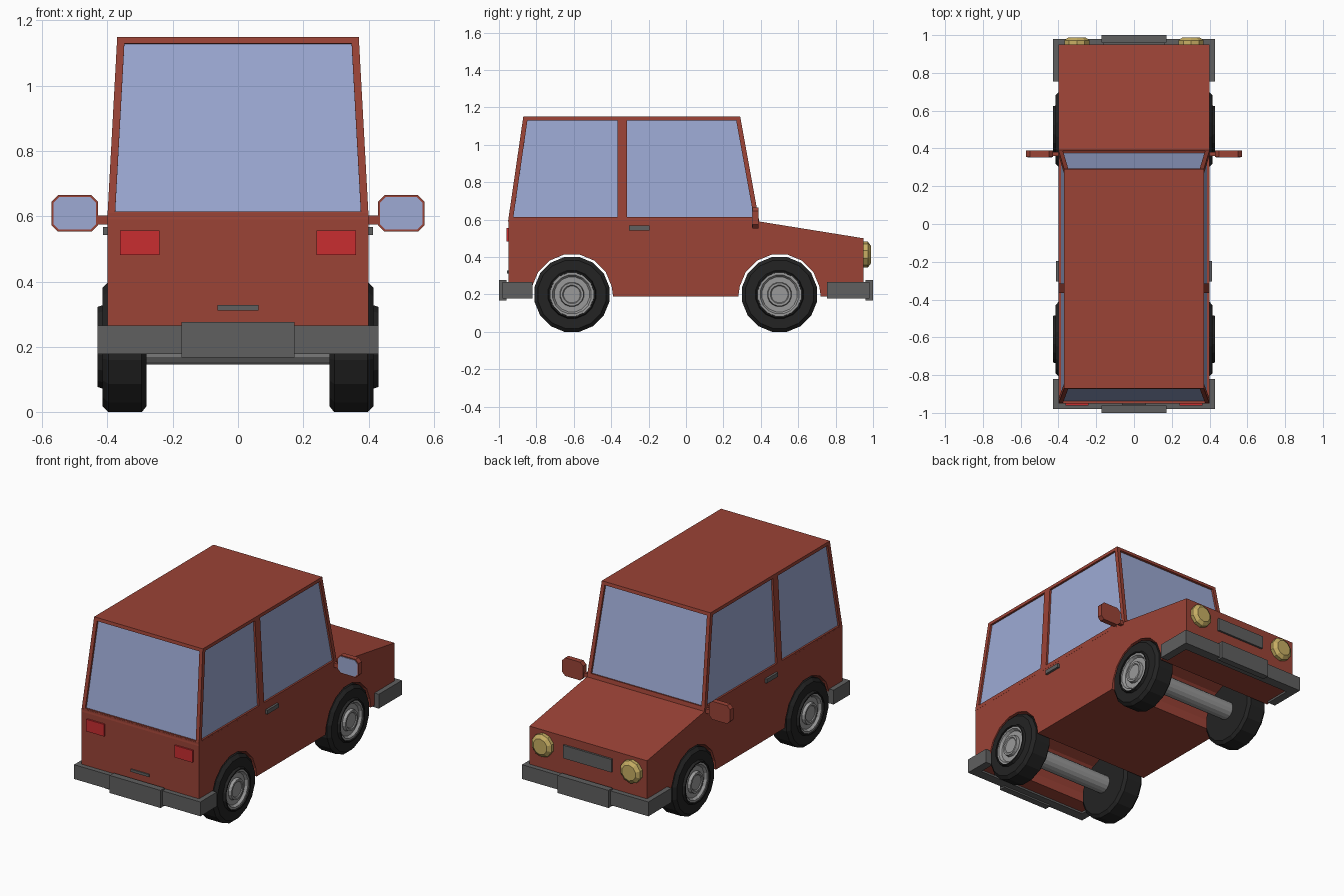
import bpy, bmesh, math
from mathutils import Vector

if "Cube" in bpy.data.objects:
    bpy.data.objects.remove(bpy.data.objects["Cube"])


def material(name, rgb):
    m = bpy.data.materials.new(name)
    m.diffuse_color = (*rgb, 1)
    m.use_nodes = True
    m.node_tree.nodes["Principled BSDF"].inputs["Base Color"].default_value = m.diffuse_color
    return m


RED = material("brick red paint", (0.328, 0.056, 0.037))
GLASS = material("blue glass", (0.337, 0.402, 0.658))
GREY = material("dark grey trim", (0.115, 0.115, 0.115))
BLACK = material("black rubber", (0.017, 0.017, 0.017))
SILVER = material("silver metal", (0.32, 0.32, 0.32))
TAIL = material("bright red light", (0.58, 0.026, 0.03))
LAMP = material("yellow lamp", (0.578, 0.429, 0.127))


def finish(name, bm, mat):
    bmesh.ops.recalc_face_normals(bm, faces=bm.faces)
    me = bpy.data.meshes.new(name)
    bm.to_mesh(me)
    bm.free()
    me.materials.append(mat)
    ob = bpy.data.objects.new(name, me)
    bpy.context.collection.objects.link(ob)
    return ob


def add_loft(bm, a, b):
    """Closed solid between two matching outlines."""
    va = [bm.verts.new(p) for p in a]
    vb = [bm.verts.new(p) for p in b]
    bm.faces.new(va)
    bm.faces.new(vb[::-1])
    for i in range(len(va)):
        j = (i + 1) % len(va)
        bm.faces.new((va[i], vb[i], vb[j], va[j]))


def loft(name, a, b, mat):
    bm = bmesh.new()
    add_loft(bm, a, b)
    return finish(name, bm, mat)


def box(name, x, y, z, mat):
    ring = [(x[0], y[0]), (x[1], y[0]), (x[1], y[1]), (x[0], y[1])]
    return loft(name, [(*p, z[0]) for p in ring], [(*p, z[1]) for p in ring], mat)


def lathe(name, profile, place, mat, n=16):
    """Spin (offset, radius) pairs; place maps offset, u, v to a point."""
    bm = bmesh.new()
    rings = []
    for d, r in profile:
        angs = [2 * math.pi * (k + 0.5) / n for k in range(n)]
        rings.append([bm.verts.new(place(d, r * math.cos(t), r * math.sin(t))) for t in angs])
    for a, b in zip(rings, rings[1:]):
        for k in range(n):
            j = (k + 1) % n
            bm.faces.new((a[k], a[j], b[j], b[k]))
    bm.faces.new(rings[0])
    bm.faces.new(rings[-1])
    return finish(name, bm, mat)


WHEELS = {"rear": -0.61, "front": 0.50}

# Lower body: side outline with wheel arches running right across
outline = [(-0.95, 0.19), (-0.95, 0.61), (0.39, 0.59), (0.95, 0.50), (0.95, 0.19)]
for yc in (WHEELS["front"], WHEELS["rear"]):
    outline.append((yc + 0.22, 0.19))
    for k in range(8):
        t = math.pi * (k + 0.5) / 8
        outline.append((yc + 0.217 * math.cos(t), 0.2 + 0.217 * math.sin(t)))
    outline.append((yc - 0.22, 0.19))
loft("lower_body", [(-0.4, *p) for p in outline], [(0.4, *p) for p in outline], RED)


# Cabin surfaces as functions of height
def t_of(z):
    return (z - 0.6) / 0.55


def side_x(z):
    return 0.4 - 0.03 * t_of(z)


def rear_y(z):
    return -0.95 + 0.08 * t_of(z)


def front_y(z):
    return 0.39 - 0.10 * t_of(z)


def cabin_ring(z):
    x = side_x(z)
    return [(-x, rear_y(z)), (x, rear_y(z)), (x, front_y(z)), (-x, front_y(z))]


cabin = loft("cabin", [(*p, 0.59) for p in cabin_ring(0.59)],
             [(*p, 1.15) for p in cabin_ring(1.15)], RED)

# Windows: recesses cut in the cabin with glass plates set in them
LO, HI = 0.615, 1.13
windows = {}
for name, fy in (("rear_window", rear_y), ("windshield", front_y)):
    windows[name] = [(s * (side_x(z) - 0.023), fy(z), z)
                     for s, z in ((-1, LO), (1, LO), (1, HI), (-1, HI))]
for s, side in ((1, "right"), (-1, "left")):
    for name, fa, fb in (("rear", lambda z: rear_y(z) + 0.025, lambda z: -0.365),
                         ("front", lambda z: -0.315, lambda z: front_y(z) - 0.025)):
        windows[f"{side}_{name}_side_window"] = [
            (s * side_x(z), f(z), z) for f, z in ((fa, LO), (fb, LO), (fb, HI), (fa, HI))]

cut = bmesh.new()
for name, pts in windows.items():
    pts = [Vector(p) for p in pts]
    n = (pts[1] - pts[0]).cross(pts[3] - pts[0]).normalized()
    if n.dot(sum(pts, Vector()) / 4 - Vector((0, -0.28, 0.87))) < 0:
        n.negate()
    add_loft(cut, [p + n * 0.02 for p in pts], [p - n * 0.013 for p in pts])
    loft(name, [p - n * 0.012 for p in pts], [p - n * 0.018 for p in pts], GLASS)
cutter = finish("window_cutter", cut, RED)
cutter.hide_render = True
mod = cabin.modifiers.new("window recesses", "BOOLEAN")
mod.object, mod.operation, mod.solver = cutter, "DIFFERENCE", "EXACT"
bpy.context.view_layer.objects.active = cabin
bpy.ops.object.modifier_apply(modifier=mod.name)
bpy.data.objects.remove(cutter)

# Wheels and axles
TYRE = [(0.28, 0.10), (0.28, 0.185), (0.295, 0.204), (0.397, 0.204), (0.415, 0.185),
        (0.415, 0.13), (0.43, 0.125), (0.43, 0.118), (0.40, 0.115)]
RIM = [(0.39, 0.12), (0.422, 0.12), (0.422, 0.105), (0.407, 0.095), (0.407, 0.066),
       (0.425, 0.062), (0.425, 0.05), (0.42, 0.045)]
for end, yc in WHEELS.items():
    for s, side in ((1, "right"), (-1, "left")):
        def place(d, u, v):
            return (s * d, yc + u, 0.2 + v)
        lathe(f"{side}_{end}_tyre", TYRE, place, BLACK)
        lathe(f"{side}_{end}_rim", RIM, place, SILVER)
    lathe(f"{end}_axle", [(-0.3, 0.055), (0.3, 0.055)],
          lambda d, u, v: (d, yc + u, 0.2 + v), SILVER)

# Bumpers: wrap-around outline with a raised centre plate
for e, end, tip in ((-1, "rear", 0.82), (1, "front", 0.755)):
    u_shape = [(-0.43, tip), (-0.43, 0.98), (0.43, 0.98), (0.43, tip),
               (0.38, tip), (0.38, 0.92), (-0.38, 0.92), (-0.38, tip)]
    loft(f"{end}_bumper", [(x, e * y, 0.178) for x, y in u_shape],
         [(x, e * y, 0.266) for x, y in u_shape], GREY)
    box(f"{end}_bumper_plate", (-0.173, 0.173), sorted((e * 0.96, e * 1.0)), (0.168, 0.276), GREY)

# Grille and tailgate handle
box("grille", (-0.165, 0.165), (0.94, 0.962), (0.37, 0.45), GREY)
box("tailgate_handle", (-0.063, 0.063), (-0.957, -0.94), (0.312, 0.328), GREY)

for s, side in ((1, "right"), (-1, "left")):
    # Lights and door handle
    lathe(f"{side}_headlight", [(0.94, 0.07), (0.972, 0.07), (0.988, 0.048)],
          lambda d, u, v: (s * 0.302 + u, d, 0.413 + v), LAMP, n=10)
    box(f"{side}_tail_light", sorted((s * 0.24, s * 0.362)), (-0.96, -0.94), (0.482, 0.556), TAIL)
    box(f"{side}_door_handle", sorted((s * 0.39, s * 0.414)), (-0.305, -0.195), (0.543, 0.568), GREY)

    # Wing mirror: arm, chamfered housing and glass
    box(f"{side}_mirror_arm", sorted((s * 0.38, s * 0.44)), (0.36, 0.38), (0.575, 0.602), RED)

    def octagon(hx, hz, c, y):
        pts = [(hx, hz - c), (hx - c, hz), (c - hx, hz), (-hx, hz - c),
               (-hx, c - hz), (c - hx, -hz), (hx - c, -hz), (hx, c - hz)]
        return [(s * 0.5 + x, y, 0.609 + z) for x, z in pts]
    loft(f"{side}_mirror_housing", octagon(0.071, 0.056, 0.02, 0.356),
         octagon(0.071, 0.056, 0.02, 0.388), RED)
    loft(f"{side}_mirror_glass", octagon(0.065, 0.05, 0.017, 0.353),
         octagon(0.065, 0.05, 0.017, 0.36), GLASS)
